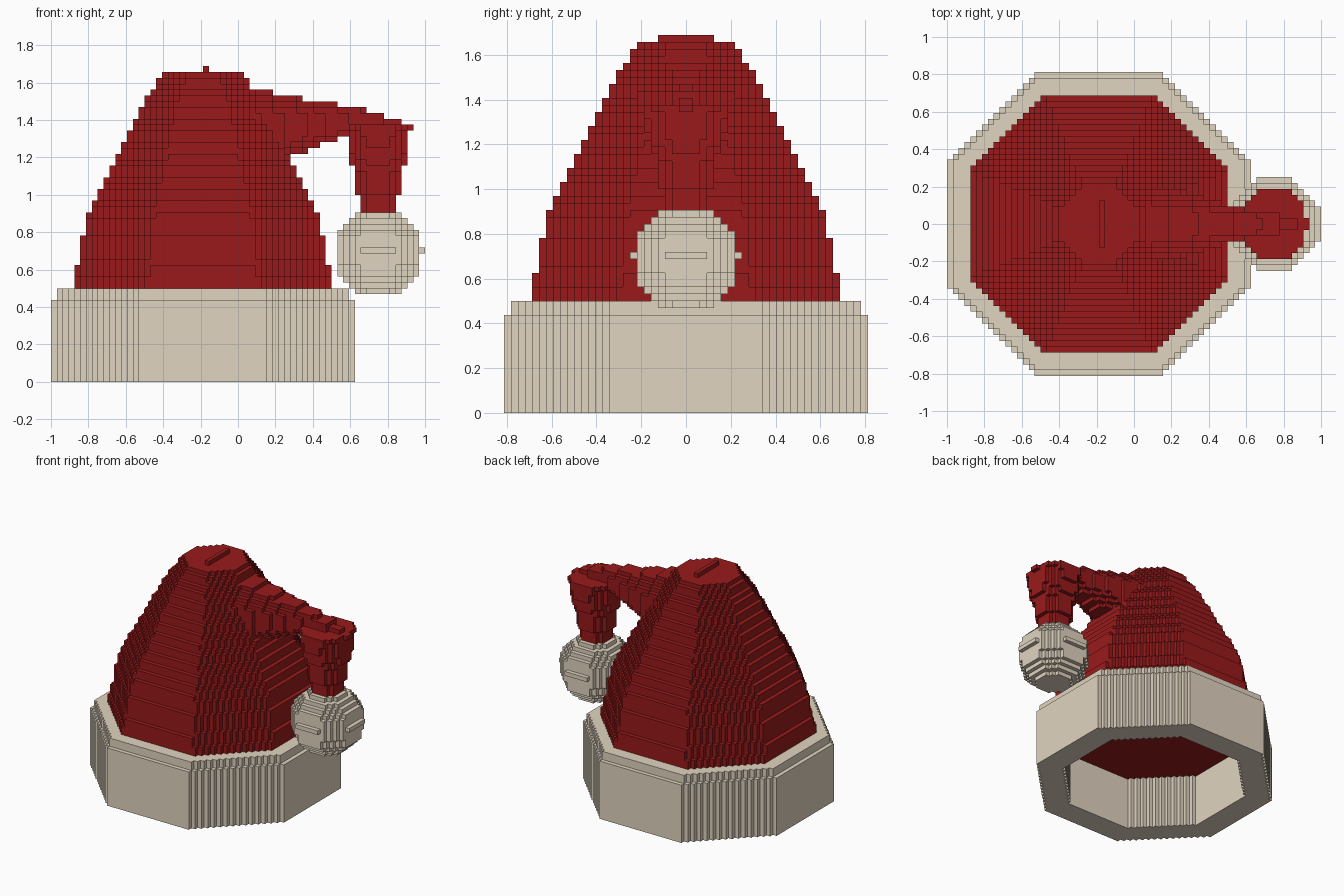
import bpy, bmesh, math

if "Cube" in bpy.data.objects:
    bpy.data.objects.remove(bpy.data.objects["Cube"])

V = 1 / 32            # edge length of one block
HAT = -6              # hat axis in blocks
BALL = 24             # pompom axis in blocks
R2 = math.sqrt(2)


def material(name, color):
    m = bpy.data.materials.new(name)
    m.diffuse_color = (*color, 1)
    m.use_nodes = True
    m.node_tree.nodes["Principled BSDF"].inputs["Base Color"].default_value = m.diffuse_color
    return m


red = material("red felt", (0.32, 0.010, 0.011))
cream = material("cream fur", (0.75, 0.66, 0.53))


def octagon(cx, r, z0, z1, ry=None):
    """Blocks whose centres lie in an upright octagonal prism."""
    ry = ry or r
    n = math.ceil(max(r, ry)) + 1
    out = set()
    for x in range(cx - n, cx + n):
        for y in range(-n, n):
            u, v = abs(x + .5 - cx) / r, abs(y + .5) / ry
            if max(u, v) <= 1 and u + v <= R2:
                out |= {(x, y, z) for z in range(z0, z1)}
    return out


def box(x0, x1, y0, y1, z0, z1):
    return {(x, y, z) for x in range(x0, x1)
            for y in range(y0, y1) for z in range(z0, z1)}


# fur band: stepped octagonal ring
band = octagon(HAT, 26, 0, 14) | octagon(HAT, 25, 14, 16)
band -= octagon(HAT, 20, 0, 16)

# cone: radius shrinks smoothly between the heights where a block is lost
cone = octagon(HAT, 20, 13, 16)
low = 16
tops = [20, 25, 29, 31, 33, 35, 37, 39, 41, 43, 45, 47, 49, 50, 52, 53]
for i, top in enumerate(tops):
    for z in range(low, top):
        r = 22.5 - i - (z + .5 - low) / (top - low)
        cone |= octagon(HAT, r, z, z + 1)
    low = top
cone |= box(HAT, HAT + 1, -4, 4, 53, 54)

# drooping arm: tapered octagonal tube leaning outwards
arm = set()
for x in range(-2, 28):
    top = 50.5 - .18 * (x + .5)
    bottom = min(35 + .38 * (x + .5), 42)
    if x > 24:
        top = 45
    mid, r = (top + bottom) / 2, (top - bottom) / 2
    for y in range(-8, 8):
        for z in range(34, 52):
            a, b = abs(y + .5), abs(z + .5 - mid)
            if max(a, b) <= r and a + b <= R2 * r + .2:
                arm.add((x, y, z))
arm -= cone

# hanging tip: octagonal tube tapering downwards
tip = box(29, 30, -1, 1, 43, 44)
for z in range(28, 44):
    h = z + .5 - 37
    r = 4.5 + h * (.15 if h > 0 else .2)
    tip |= octagon(BALL, r, z, z + 1, r + .55 if h > 0 else r)
tip -= arm

# pompom: eight-sided ball
ball = set()
for x, y, z in box(16, 33, -9, 9, 14, 31):
    a, b, h = abs(x + .5 - BALL - .01), abs(y + .5), z + .5 - 22.1
    if max(a, b, (a + b) / R2) ** 2 + h * h <= 56.45:
        ball.add((x, y, z))
tip -= ball

parts = {"fur_band": (band, cream), "hat_cone": (cone, red),
         "drooping_arm": (arm, red), "hanging_tip": (tip, red),
         "pompom": (ball, cream)}
solid = set().union(*(p[0] for p in parts.values()))


def build(name, cells, mat):
    """Skin the exposed sides of the blocks and merge coplanar faces."""
    bm = bmesh.new()
    verts = {}

    def corner(p):
        if p not in verts:
            verts[p] = bm.verts.new([c * V for c in p])
        return verts[p]

    for c in sorted(cells):
        for axis in range(3):
            for side in (0, 1):
                n = list(c)
                n[axis] += 2 * side - 1
                if tuple(n) in solid:
                    continue
                quad = []
                for a, b in ((0, 0), (1, 0), (1, 1), (0, 1)):
                    p = list(c)
                    p[axis] += side
                    p[(axis + 1) % 3] += a
                    p[(axis + 2) % 3] += b
                    quad.append(corner(tuple(p)))
                bm.faces.new(quad if side else quad[::-1])
    bmesh.ops.dissolve_limit(bm, angle_limit=.01, verts=bm.verts[:],
                             edges=bm.edges[:])
    mesh = bpy.data.meshes.new(name)
    bm.to_mesh(mesh)
    bm.free()
    mesh.materials.append(mat)
    bpy.context.collection.objects.link(bpy.data.objects.new(name, mesh))


for name, (cells, mat) in parts.items():
    build(name, cells, mat)
